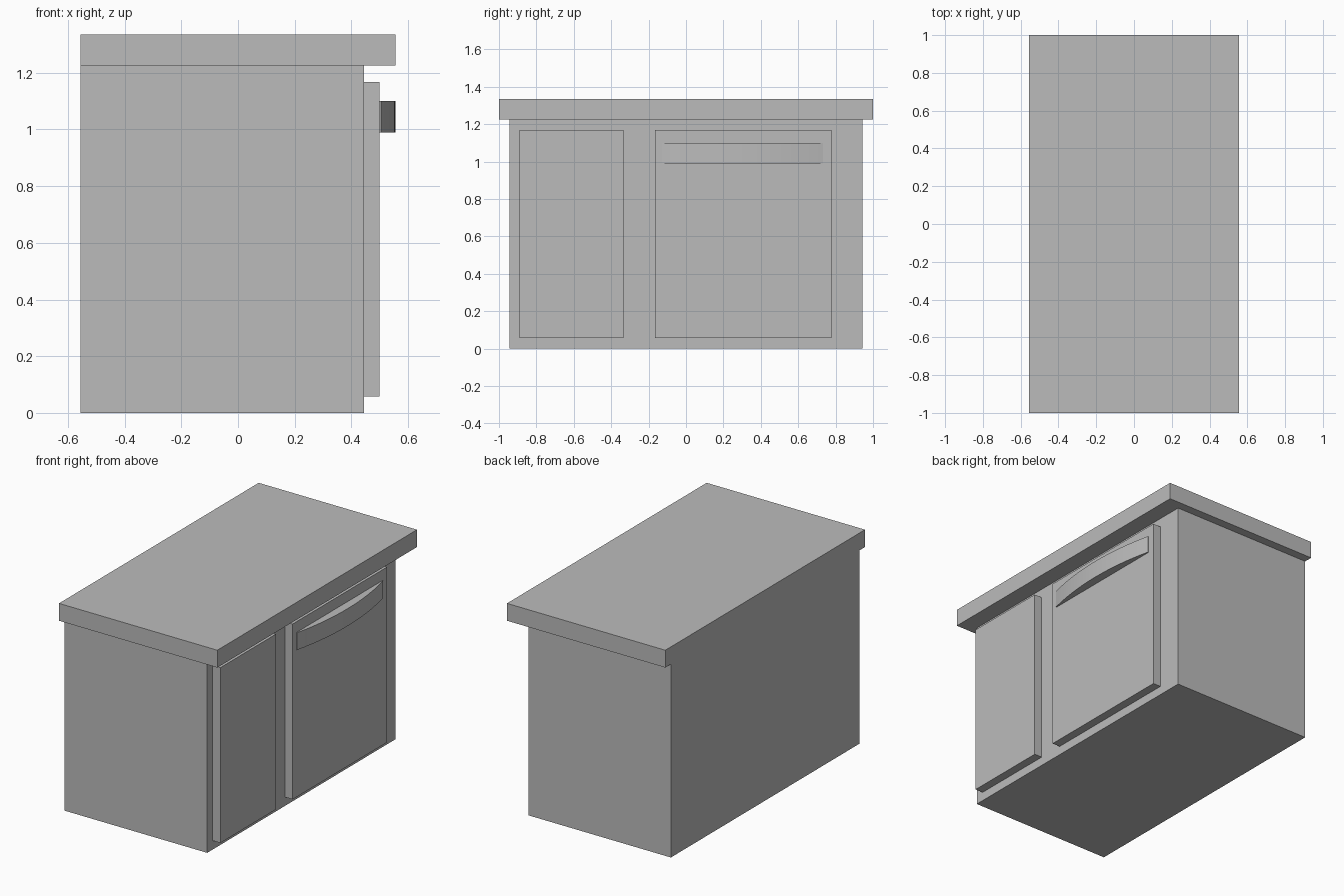
import bpy, bmesh, math

if "Cube" in bpy.data.objects:
    bpy.data.objects.remove(bpy.data.objects["Cube"], do_unlink=True)

GREY = (0.5, 0.5, 0.5, 1.0)
grey = bpy.data.materials.new("plain_grey")
grey.use_nodes = True
grey.diffuse_color = GREY
grey.node_tree.nodes["Principled BSDF"].inputs["Base Color"].default_value = GREY


def finish(bm, name):
    bmesh.ops.recalc_face_normals(bm, faces=bm.faces)
    mesh = bpy.data.meshes.new(name)
    bm.to_mesh(mesh)
    bm.free()
    mesh.materials.append(grey)
    obj = bpy.data.objects.new(name, mesh)
    bpy.context.collection.objects.link(obj)
    return obj


def box(name, xs, ys, zs):
    bm = bmesh.new()
    bmesh.ops.create_cube(bm, size=1)
    for v in bm.verts:
        v.co = [(lo + hi) / 2 + c * (hi - lo)
                for c, (lo, hi) in zip(v.co, (xs, ys, zs))]
    return finish(bm, name)


# Carcass and overhanging worktop
FACE, DOOR = 0.445, 0.50
box("cabinet_body", (-0.555, FACE), (-0.944, 0.944), (0, 1.225))
box("worktop", (-0.555, 0.555), (-1, 1), (1.225, 1.335))

# Raised panels on the +x side
for name, ys in (("narrow_panel", (-0.89, -0.335)), ("wide_door", (-0.167, 0.778))):
    box(name, (FACE, DOOR), ys, (0.057, 1.168))

# Solid bowed handle: a circular segment extruded upward
half, rise, mid, steps = 0.43, 0.05, 0.302, 24
radius = (half ** 2 + rise ** 2) / (2 * rise)
sweep = math.asin(half / radius)
bm = bmesh.new()
outline = [(DOOR, mid - half)]
for i in range(steps + 1):
    a = sweep * (2 * i / steps - 1)
    outline.append((0.555 - radius * (1 - math.cos(a)), mid + radius * math.sin(a)))
outline.append((DOOR, mid + half))
base = bm.faces.new([bm.verts.new((x, y, 0.99)) for x, y in outline])
top = bmesh.ops.extrude_face_region(bm, geom=[base])["geom"]
bmesh.ops.translate(bm, vec=(0, 0, 0.11),
                    verts=[g for g in top if isinstance(g, bmesh.types.BMVert)])
handle = finish(bm, "door_handle")
bpy.ops.object.select_all(action="DESELECT")
handle.select_set(True)
bpy.context.view_layer.objects.active = handle
bpy.ops.object.shade_smooth_by_angle(angle=math.radians(30))
